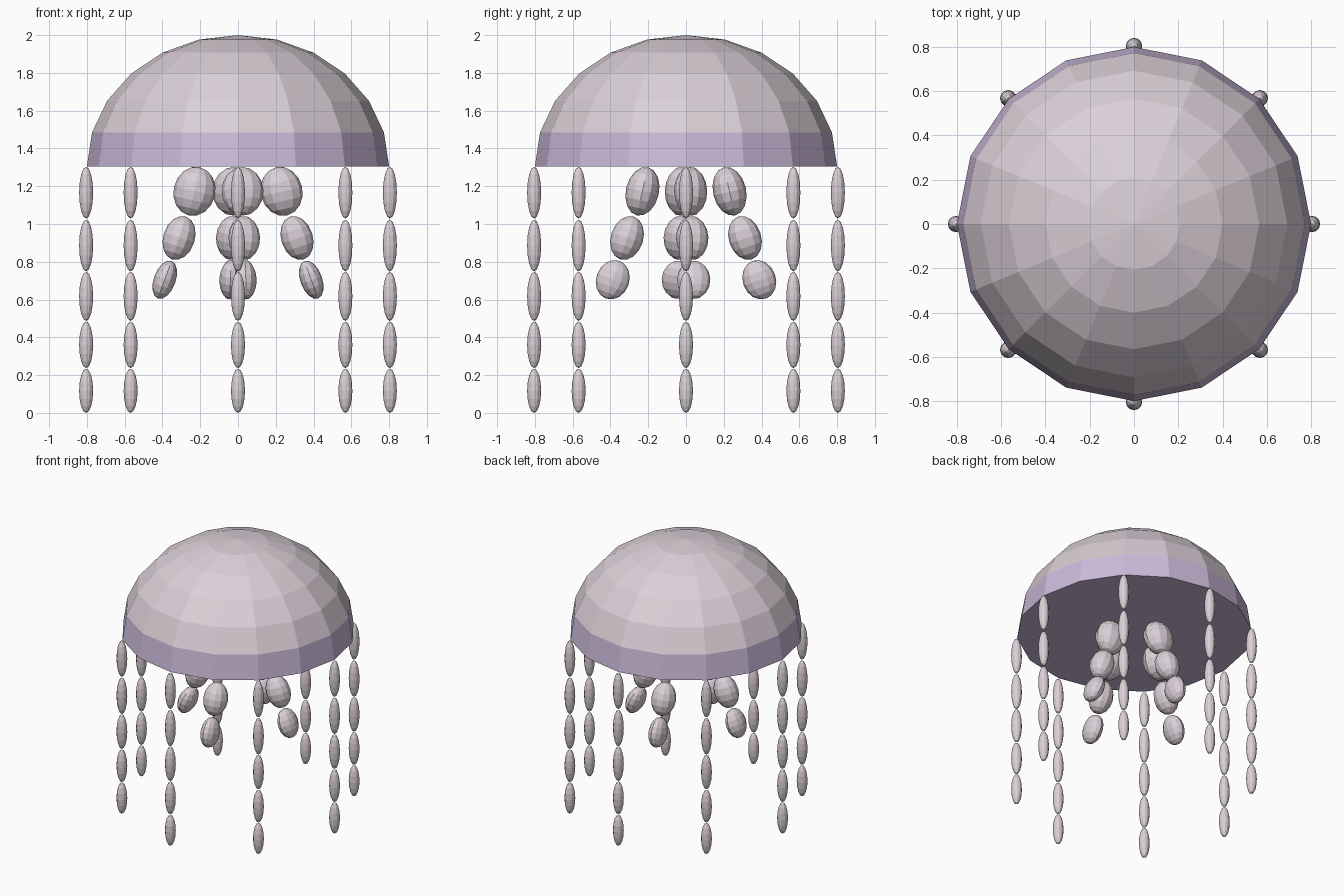
import bpy, bmesh, math
from mathutils import Matrix, Vector

if "Cube" in bpy.data.objects:
    bpy.data.objects.remove(bpy.data.objects["Cube"])


def material(name, rgb):
    m = bpy.data.materials.new(name)
    m.diffuse_color = (*rgb, 1)
    m.use_nodes = True
    m.node_tree.nodes["Principled BSDF"].inputs["Base Color"].default_value = m.diffuse_color
    return m


PEARL = material("pale_pink_grey", (0.71, 0.63, 0.685))
LILAC = material("lilac", (0.60, 0.49, 0.70))
RIM_Z = 1.305


def finish(name, bm, mats):
    bmesh.ops.recalc_face_normals(bm, faces=bm.faces)
    mesh = bpy.data.meshes.new(name)
    bm.to_mesh(mesh)
    bm.free()
    for m in mats:
        mesh.materials.append(m)
    obj = bpy.data.objects.new(name, mesh)
    bpy.context.collection.objects.link(obj)
    return obj


def add_bead(bm, centre, radii, tilt=Matrix.Identity(4)):
    """One faceted ellipsoid bead."""
    mat = Matrix.Translation(centre) @ tilt @ Matrix.Diagonal((*radii, 1))
    bmesh.ops.create_uvsphere(bm, u_segments=12, v_segments=8, radius=1, matrix=mat)


# Bell: upper half of a flattened sphere, closed underneath
bm = bmesh.new()
bmesh.ops.create_uvsphere(
    bm, u_segments=16, v_segments=12, radius=1,
    matrix=Matrix.Translation((0, 0, RIM_Z)) @ Matrix.Diagonal((0.8, 0.8, 0.695, 1)))
bmesh.ops.delete(bm, geom=[v for v in bm.verts if v.co.z < RIM_Z - 0.01], context='VERTS')
bmesh.ops.contextual_create(bm, geom=[e for e in bm.edges if e.is_boundary])
# Lilac on the lowest band and the underside
for f in bm.faces:
    f.material_index = 1 if f.calc_center_median().z < 1.45 else 0
finish("bell", bm, [PEARL, LILAC])

# Outer tentacles: eight hanging strings of slender beads
string = [(1.166, 0.137), (0.886, 0.137), (0.617, 0.13), (0.360, 0.123), (0.117, 0.117)]
for i in range(8):
    a = math.radians(45 * i)
    bm = bmesh.new()
    for z, half in string:
        add_bead(bm, (0.804 * math.cos(a), 0.804 * math.sin(a), z), (0.037, 0.037, half))
    finish(f"outer_tentacle_{i + 1}", bm, [PEARL])

# Inner arms: four splayed, slightly swirled rows of fat beads
arm = [  # distance from axis, height, radii, outward lean in degrees
    (0.232, 1.173, (0.111, 0.088, 0.131), 13),
    (0.314, 0.926, (0.084, 0.086, 0.119), 18),
    (0.390, 0.705, (0.058, 0.088, 0.106), 20),
]
for i in range(4):
    a = math.radians(90 * i + 6)
    out = Vector((math.cos(a), math.sin(a), 0))
    axis = out.cross(Vector((0, 0, 1)))
    bm = bmesh.new()
    for dist, z, radii, lean in arm:
        tilt = Matrix.Rotation(math.radians(lean), 4, axis)
        add_bead(bm, out * dist + Vector((0, 0, z)), radii, tilt)
    finish(f"inner_arm_{i + 1}", bm, [PEARL])
